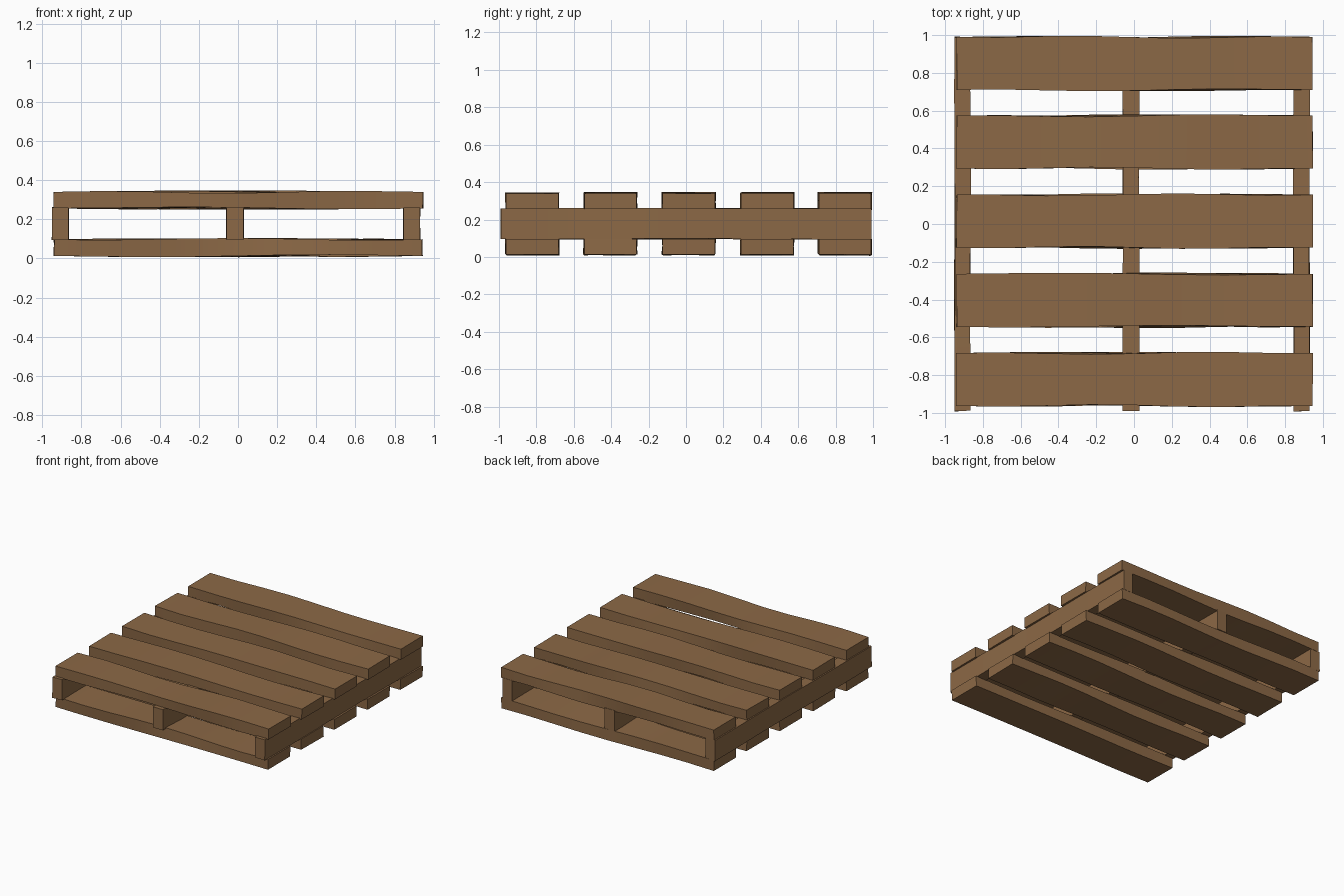
import bpy, bmesh, math, random
from mathutils import Vector

if "Cube" in bpy.data.objects:
    bpy.data.objects.remove(bpy.data.objects["Cube"])

random.seed(4)
wood = bpy.data.materials.new("brown_wood")
wood.diffuse_color = (0.262, 0.140, 0.061, 1)
wood.use_nodes = True
wood.node_tree.nodes["Principled BSDF"].inputs["Base Color"].default_value = wood.diffuse_color


def board(name, lo, hi, axis, wobble, segments=8):
    """Box from lo to hi, cut along its length and gently warped."""
    lo, hi = Vector(lo), Vector(hi)
    size, mid = hi - lo, (lo + hi) / 2
    bm = bmesh.new()
    bmesh.ops.create_cube(bm, size=1)
    long_edges = [e for e in bm.edges
                  if abs((e.verts[0].co - e.verts[1].co)[axis]) > 0.5]
    bmesh.ops.subdivide_edges(bm, edges=long_edges, cuts=segments - 1, use_grid_fill=True)
    # each of the four long edges gets its own slow wave, fading at the ends
    waves = {}
    for v in bm.verts:
        t = v.co[axis]
        key = tuple(v.co[i] > 0 for i in range(3) if i != axis)
        if key not in waves:
            waves[key] = [(random.uniform(0, 6.28), random.uniform(5, 10)) for _ in range(2)]
        fade = math.cos(math.pi * t) ** 0.5 if abs(t) < 0.499 else 0
        co = Vector([v.co[i] * size[i] for i in range(3)])
        for (phase, freq), i in zip(waves[key], [i for i in range(3) if i != axis]):
            co[i] += wobble * fade * math.sin(phase + freq * t)
        co[axis] += random.uniform(-0.003, 0.003)
        v.co = co + mid
    bmesh.ops.recalc_face_normals(bm, faces=bm.faces)
    mesh = bpy.data.meshes.new(name)
    bm.to_mesh(mesh)
    bm.free()
    mesh.materials.append(wood)
    obj = bpy.data.objects.new(name, mesh)
    bpy.context.collection.objects.link(obj)
    bpy.context.view_layer.objects.active = obj
    obj.select_set(True)
    bpy.ops.object.shade_smooth_by_angle(angle=math.radians(30))
    obj.select_set(False)


# Five deck boards above and five below, running left to right
for n, y in enumerate((-0.823, -0.404, 0.015, 0.434, 0.85), 1):
    board(f"top_board_{n}", (-0.94, y - 0.14, 0.256), (0.945, y + 0.14, 0.34), 0, 0.007)
    board(f"bottom_board_{n}", (-0.94, y - 0.14, 0.013), (0.942, y + 0.14, 0.097), 0, 0.007)

# Three upright bearers running front to back between the decks
for side, x0, x1 in (("left", -0.95, -0.866), ("middle", -0.06, 0.028), ("right", 0.845, 0.93)):
    board(f"{side}_bearer", (x0, -0.99, 0.095), (x1, 0.99, 0.26), 1, 0.003)
